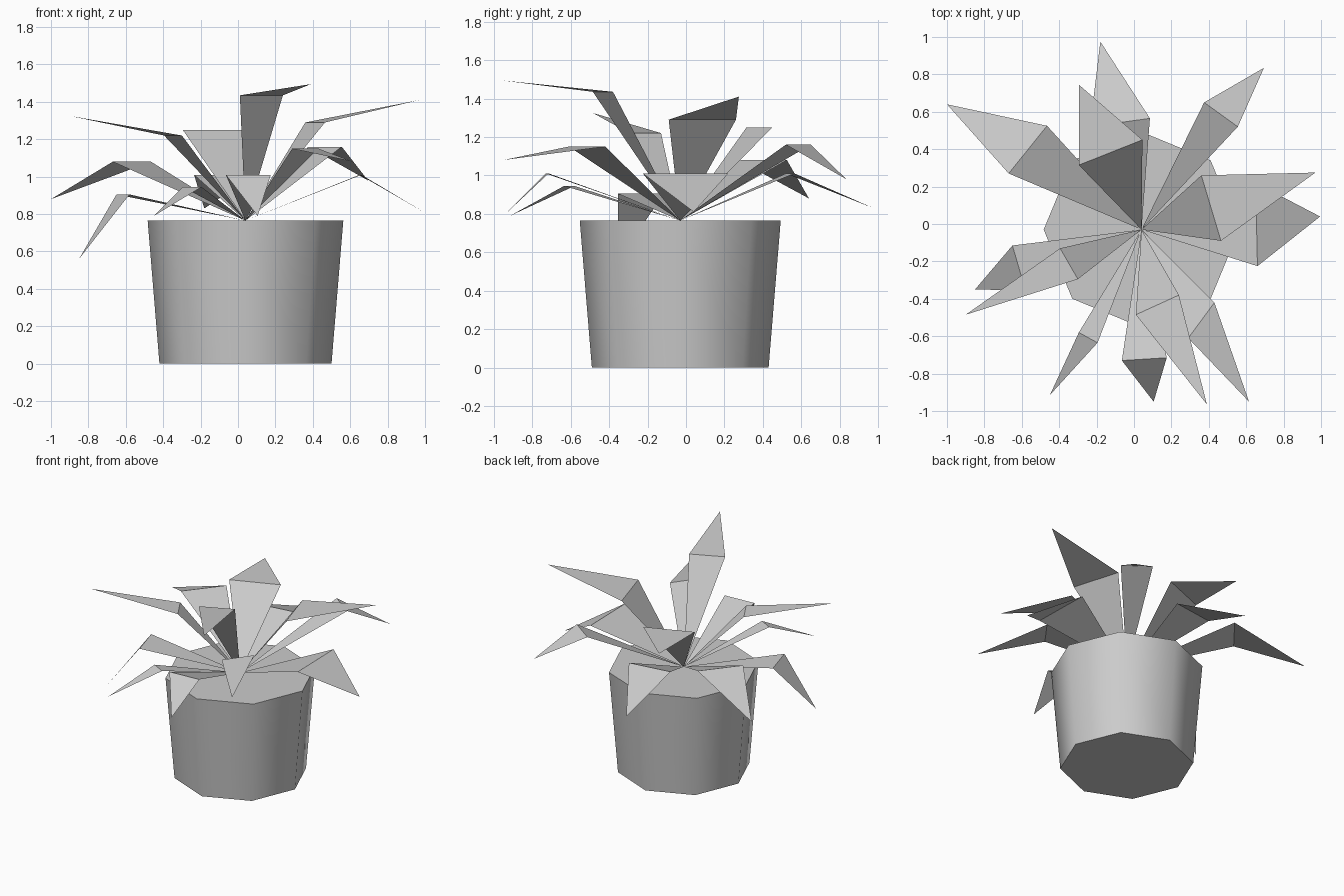
import bpy, bmesh, math
from mathutils import Vector

default_cube = bpy.data.objects.get("Cube")
if default_cube:
    bpy.data.objects.remove(default_cube, do_unlink=True)

# One plain grey for the whole plant
grey = bpy.data.materials.new("plain_grey")
grey.use_nodes = True
grey.diffuse_color = (0.6, 0.6, 0.6, 1)
grey.node_tree.nodes["Principled BSDF"].inputs["Base Color"].default_value = grey.diffuse_color

# Point on the soil where every leaf starts
ROOT = Vector((0.04, -0.03, 0.765))


def make_leaf(name, right, left, fold_height, tip, turned=()):
    """Creased leaf: a blade from the root to the fold, then a pointed end."""
    bm = bmesh.new()
    root = bm.verts.new(ROOT)
    fold_right = bm.verts.new((*right, fold_height))
    fold_left = bm.verts.new((*left, fold_height))
    point = bm.verts.new(tip)
    blade = bm.faces.new((root, fold_right, fold_left))
    end = bm.faces.new((fold_right, point, fold_left))
    # Some faces have their underside turned up
    for label, face in (("blade", blade), ("end", end)):
        if label in turned:
            face.normal_flip()
    mesh = bpy.data.meshes.new(name)
    bm.to_mesh(mesh)
    bm.free()
    mesh.materials.append(grey)
    leaf = bpy.data.objects.new(name, mesh)
    bpy.context.collection.objects.link(leaf)
    return leaf


# Tapered eight-sided pot with a closed top, smooth around the side
bpy.ops.mesh.primitive_cone_add(
    vertices=8, radius1=0.46, radius2=0.523, depth=ROOT.z,
    location=(ROOT.x, ROOT.y, ROOT.z / 2))
pot = bpy.context.object
pot.name = "pot"
pot.data.materials.append(grey)
bpy.ops.object.shade_smooth_by_angle(angle=math.radians(60))

# Leaves: name, fold corners (right, left), fold height, tip
BOTH = ("blade", "end")
make_leaf("back_leaf", (0.085, 0.565), (-0.235, 0.52), 1.01, (-0.18, 0.975, 0.83))
make_leaf("upright_back_leaf", (0.045, 0.45), (-0.295, 0.315), 1.25, (-0.295, 0.745, 1.25), BOTH)
make_leaf("back_left_leaf", (0.555, 0.52), (0.375, 0.65), 1.16, (0.695, 0.835, 0.98))
make_leaf("upright_left_leaf", (0.465, -0.09), (0.36, 0.26), 1.29, (0.97, 0.275, 1.41), BOTH)
make_leaf("left_leaf", (0.66, -0.225), (0.65, 0.22), 1.01, (0.995, 0.04, 0.81))
make_leaf("upright_front_leaf", (0.01, -0.485), (0.24, -0.38), 1.435, (0.39, -0.965, 1.495), BOTH)
make_leaf("front_left_leaf", (0.29, -0.61), (0.43, -0.42), 1.15, (0.615, -0.95, 1.08), BOTH)
make_leaf("front_leaf", (-0.065, -0.73), (0.175, -0.715), 1.01, (0.105, -0.95, 0.79))
make_leaf("narrow_front_leaf", (-0.295, -0.58), (-0.195, -0.635), 0.945, (-0.45, -0.915, 0.79), ("blade",))
make_leaf("upright_right_leaf", (-0.395, -0.13), (-0.3, -0.295), 1.22, (-0.9, -0.485, 1.325))
make_leaf("drooping_right_leaf", (-0.65, -0.115), (-0.58, -0.355), 0.905, (-0.85, -0.35, 0.56))
make_leaf("back_right_leaf", (-0.465, 0.525), (-0.67, 0.27), 1.08, (-1.0, 0.64, 0.88))
